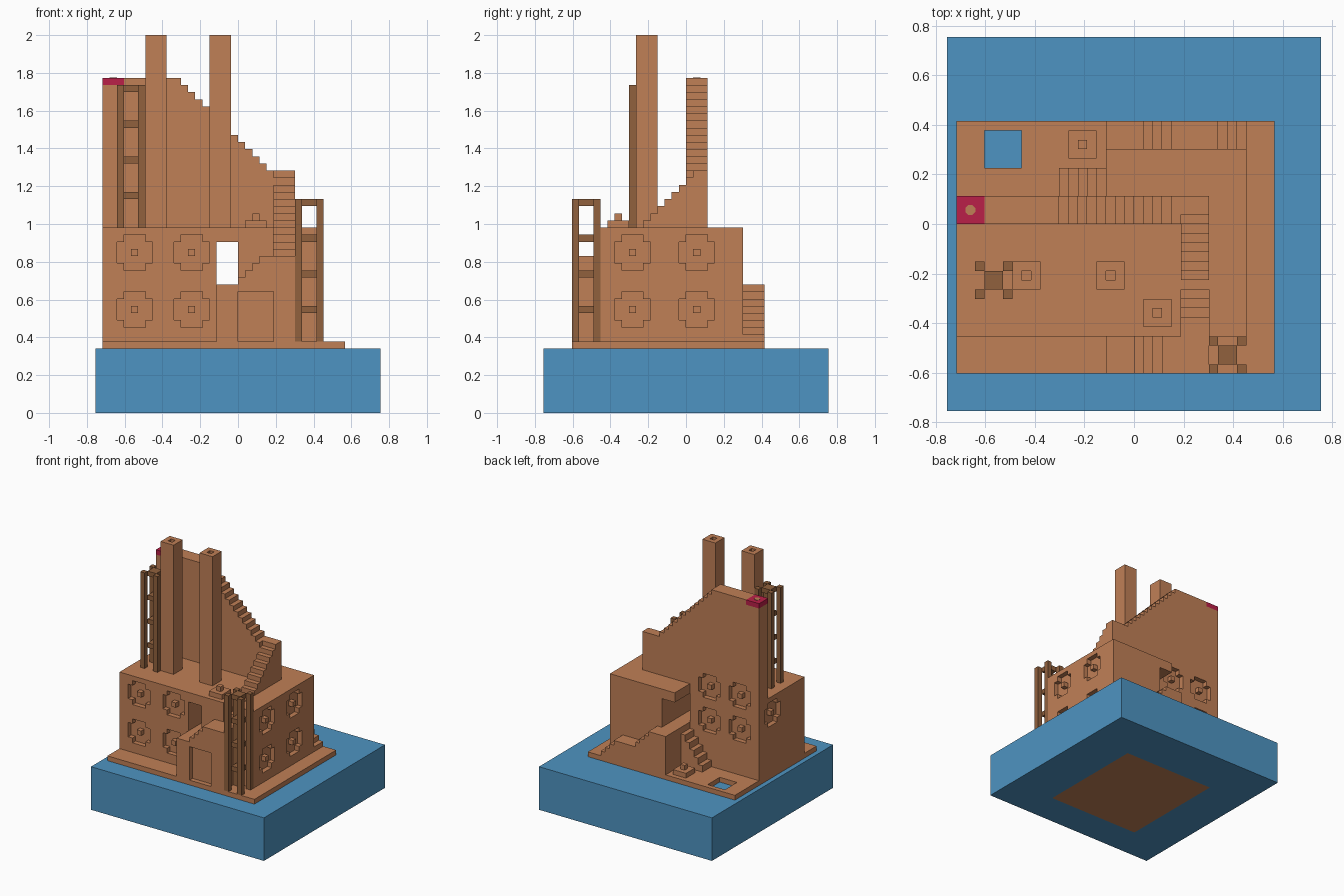
import bpy, bmesh, math
from mathutils import Vector

cube = bpy.data.objects.get("Cube")
if cube:
    bpy.data.objects.remove(cube, do_unlink=True)

V = 2 / 53  # one block; all sizes below are counted in blocks


def P(i, j, k):
    return Vector(((i - 20) * V, (j - 20) * V, k * V))


def material(name, rgb):
    m = bpy.data.materials.new(name)
    m.use_nodes = True
    m.diffuse_color = (*rgb, 1)
    m.node_tree.nodes["Principled BSDF"].inputs["Base Color"].default_value = (*rgb, 1)
    return m


CLAY = material("clay", (0.53, 0.215, 0.094))
BLUE = material("blue", (0.076, 0.296, 0.539))
WOOD = material("dark_wood", (0.283, 0.12, 0.048))
RED = material("red", (0.49, 0.014, 0.065))


def finish(bm, name, *mats):
    bmesh.ops.recalc_face_normals(bm, faces=bm.faces)
    me = bpy.data.meshes.new(name)
    bm.to_mesh(me)
    bm.free()
    for m in mats:
        me.materials.append(m)
    ob = bpy.data.objects.new(name, me)
    bpy.context.scene.collection.objects.link(ob)
    return ob


def add_box(bm, lo, hi):
    """Add a box between two block corners."""
    a, b = P(*lo), P(*hi)
    vs = bmesh.ops.create_cube(bm, size=1)["verts"]
    for v in vs:
        v.co = Vector([(a[n] + b[n]) / 2 + v.co[n] * (b[n] - a[n]) for n in range(3)])


def boxes(name, mat, *spans):
    bm = bmesh.new()
    for lo, hi in spans:
        add_box(bm, lo, hi)
    return finish(bm, name, mat)


def prism(name, mat, pts, axis, start, end):
    """Extrude a flat profile along axis 0, 1 or 2."""
    def at(p, d):
        c = list(p)
        c.insert(axis, d)
        return P(*c)
    bm = bmesh.new()
    f = bm.faces.new([bm.verts.new(at(p, start)) for p in pts])
    new = bmesh.ops.extrude_face_region(bm, geom=[f])["geom"]
    shift = at(pts[0], end) - at(pts[0], start)
    bmesh.ops.translate(bm, verts=[g for g in new if isinstance(g, bmesh.types.BMVert)], vec=shift)
    return finish(bm, name, mat)


def cut(ob, *spans):
    """Carve boxes out of an object."""
    for lo, hi in spans:
        tool = boxes("cutter", CLAY, (lo, hi))
        mod = ob.modifiers.new("cut", "BOOLEAN")
        mod.operation, mod.solver, mod.object = "DIFFERENCE", "EXACT", tool
        bpy.context.view_layer.update()
        dg = bpy.context.evaluated_depsgraph_get()
        me = bpy.data.meshes.new_from_object(ob.evaluated_get(dg))
        ob.modifiers.clear()
        ob.data = me
        bpy.data.objects.remove(tool, do_unlink=True)


def stairs(i, k, di, dk, n):
    """Profile corners of n steps, each a drop then a tread."""
    pts = []
    for s in range(n):
        pts += [(i + s * di, k + s * dk), (i + s * di, k + (s + 1) * dk)]
    return pts


# Blue base with a clay panel underneath
bm = bmesh.new()
add_box(bm, (0, 0, 0), (40, 40, 9))
panel = (9, 7), (30, 30)
for c in panel:
    for n in (0, 1):
        normal = Vector((1 - n, n, 0))
        bmesh.ops.bisect_plane(bm, geom=bm.verts[:] + bm.edges[:] + bm.faces[:],
                               plane_co=P(c[0], c[1], 0), plane_no=normal)
lo, hi = P(*panel[0], 0), P(*panel[1], 0)
for f in bm.faces:
    c = f.calc_center_median()
    if c.z < 0.001 and lo.x < c.x < hi.x and lo.y < c.y < hi.y:
        f.material_index = 1
finish(bm, "base", BLUE, CLAY)

# Terrace with a pool opening
terrace = boxes("terrace", CLAY, ((1, 4, 9), (35, 31, 10)))
cut(terrace, ((4, 26, 8), (8, 30, 11)))

# House body, L-shaped in plan
body = prism("house_body", CLAY,
             [(1, 8), (32, 8), (32, 28), (17, 28), (17, 23), (1, 23)], 2, 10, 26)
cut(body,
    ((17, 7, 18), (20, 29, 24)),          # passage through the house
    ((16, 23, 18), (18, 29, 24)),         # side opening of the passage
    ((25, 7, 22), (28, 10, 27)),          # sunken stair in the roof
    *[((25, 9, 23 + s), (28, 11 + s, 27)) for s in range(3)])

# Tall wall with a stepped top
tall = prism("tall_wall", CLAY,
             [(28, 26), (1, 26), (1, 46), (4, 46), (4, 47)] + stairs(12, 47, 1, -1, 13) + [(28, 34)],
             1, 20, 23)
cut(tall, ((25, 19, 33), (29, 21, 35)))

# Cross-shaped window recesses, each with a knob in the middle
knobs = []


def window(u, k, axis, wall, out):
    """axis is the wall's normal axis, out the outward sign."""
    def span(u0, u1, k0, k1, d0, d1):
        a, b = sorted((d0, d1))
        return ((u0, a, k0), (u1, b, k1)) if axis == 1 else ((a, u0, k0), (b, u1, k1))
    inner, outer = wall - out, wall + out
    for s in (span(u - 2.5, u + 2.5, k - 1.5, k + 1.5, inner, outer),
              span(u - 1.5, u + 1.5, k - 2.5, k + 2.5, inner, outer)):
        cut(body, s)
        if k + 2.5 > 26:
            cut(tall, s)
    knobs.append(span(u - .5, u + .5, k - .5, k + .5, wall - 1.2 * out, wall))


for k in (14.5, 22.5):
    for u in (5.5, 13.5):
        window(u, k, 1, 8, -1)
    for u in (12.5, 21.5):
        window(u, k, 0, 32, 1)
for k in (19.5, 26.5):
    for u in (5.5, 12.5):
        window(u, k, 1, 23, 1)
window(18.5, 22.5, 0, 1, -1)
boxes("window_knobs", CLAY, *knobs)

# Roof flight from the tall wall down to the roof
prism("roof_stair", CLAY, [(14, 26), (20, 26)] + [(20, 32)] + stairs(19, 32, -1, -1, 5) + [(14, 27)],
      0, 25, 28)

# Front porch with steps and a door recess
porch = prism("front_porch", CLAY,
              [(17, 10), (28, 10), (28, 22)] + stairs(23, 22, -1, -1, 4) + [(17, 18)], 1, 4, 8)
cut(porch, ((20, 3, 9), (25, 5, 17)))

# Back stair: two flights with a landing
prism("back_stair", CLAY, [(32, 10), (17, 10), (17, 18)]
      + stairs(21, 18, 1, -1, 4) + stairs(29, 14, 1, -1, 3) + [(32, 11)], 1, 28, 31)

# Side stair climbing to the passage
rise = 8 / 6
boxes("side_stair", CLAY,
      *[((12 + s, 23, 10), (13 + s, 26, 10 + rise * (s + 1))) for s in range(5)])

# Chimneys with hollow tops
for n, i in (("left", 16), ("right", 7)):
    ch = boxes(n + "_chimney", CLAY, ((i, 13, 26), (i + 3, 16, 53)))
    cut(ch, ((i + 1, 14, 51), (i + 2, 15, 54)))

# Low vents with a knob
for n, i, j, k in (("roof_vent", 21, 9, 26), ("terrace_vent", 13, 27, 10)):
    boxes(n, CLAY, ((i, j, k), (i + 3, j + 3, k + 1)),
          ((i + 1, j + 1, k + 1), (i + 2, j + 2, k + 2)))

# Ladder towers: four posts and central rungs
for n, i, j, k in (("front_ladder", 28, 4, 10), ("roof_ladder", 3, 12, 26)):
    posts = [((i + a, j + b, k), (i + a + 1, j + b + 1, k + 20)) for a in (0, 3) for b in (0, 3)]
    rungs = [((i + 1, j + 1, k + r), (i + 3, j + 3, k + r + 1)) for r in (4, 9, 14, 19)]
    boxes(n, WOOD, *posts, *rungs)

# Red cap with a round clay spot
boxes("red_cap", RED, ((1, 20, 46), (4, 23, 47)))
ring = [(2.5 + .58 * math.cos(math.radians(a)), 21.5 + .58 * math.sin(math.radians(a)))
        for a in [22.5 + 45 * n for n in range(8)]]
prism("cap_spot", CLAY, ring, 2, 46.9, 47.08)
